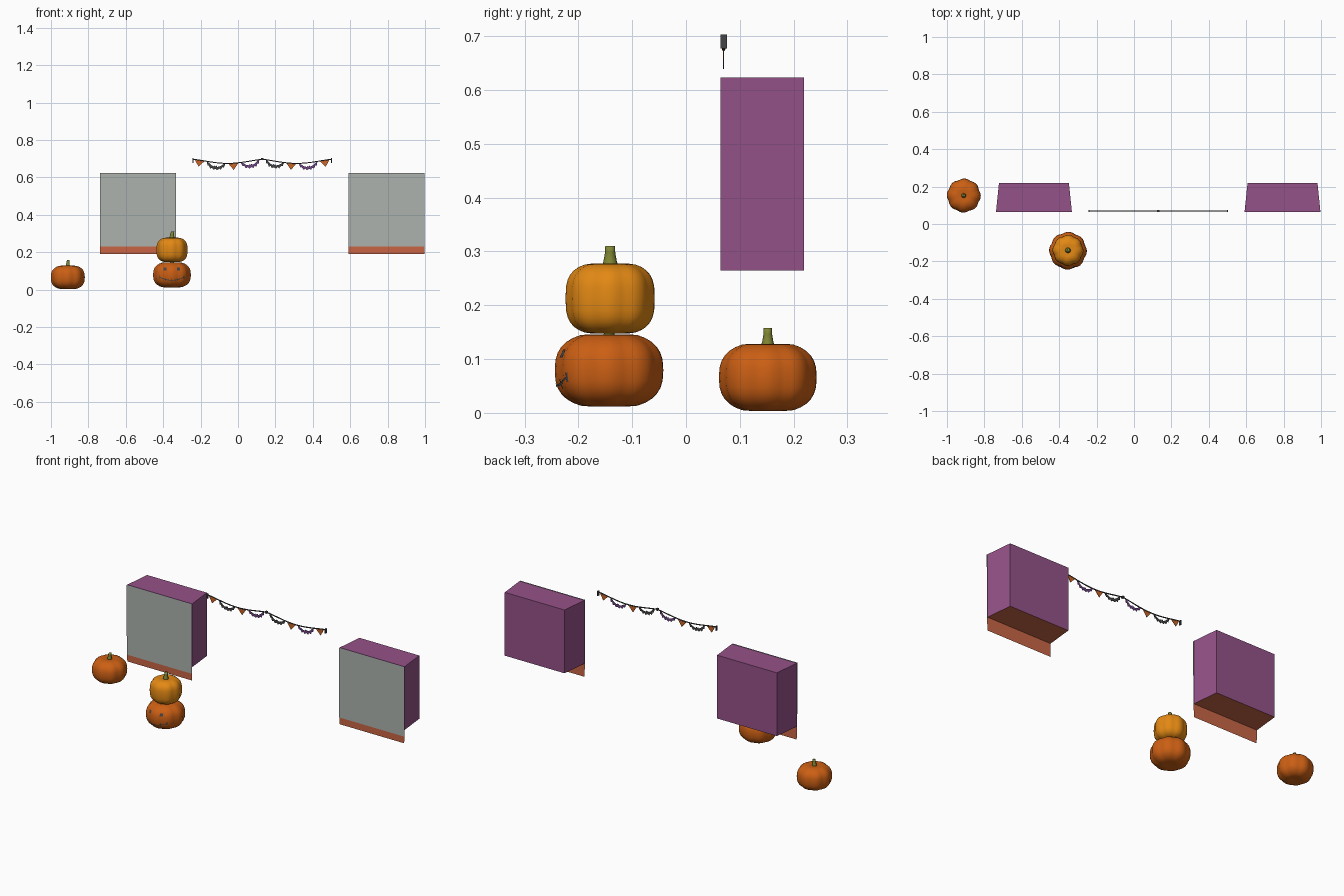
import bpy, bmesh, math
from mathutils import Vector
from mathutils.bvhtree import BVHTree

if "Cube" in bpy.data.objects:
    bpy.data.objects.remove(bpy.data.objects["Cube"])


def mat(name, r, g, b):
    m = bpy.data.materials.new(name)
    m.diffuse_color = (r, g, b, 1)
    m.use_nodes = True
    m.node_tree.nodes["Principled BSDF"].inputs["Base Color"].default_value = m.diffuse_color
    return m


ORANGE = mat("pumpkin_orange", 0.60, 0.115, 0.007)
AMBER = mat("pumpkin_amber", 0.77, 0.25, 0.007)
STEM = mat("stem_green", 0.22, 0.24, 0.035)
PURPLE = mat("box_purple", 0.30, 0.085, 0.25)
GREY = mat("panel_grey", 0.42, 0.45, 0.42)
TERRA = mat("trim_terracotta", 0.58, 0.13, 0.06)
CHAR = mat("charcoal", 0.06, 0.06, 0.065)
VIOLET = mat("bat_violet", 0.16, 0.06, 0.24)
FLAG = mat("flag_orange", 0.58, 0.13, 0.02)


def make(name, verts, faces, mats, smooth=False):
    me = bpy.data.meshes.new(name)
    me.from_pydata([tuple(v) for v in verts], [], faces)
    for m in mats:
        me.materials.append(m)
    bm = bmesh.new()
    bm.from_mesh(me)
    bmesh.ops.recalc_face_normals(bm, faces=bm.faces)
    bm.to_mesh(me)
    bm.free()
    for p in me.polygons:
        p.use_smooth = smooth
    ob = bpy.data.objects.new(name, me)
    bpy.context.collection.objects.link(ob)
    return ob


def lathe(name, rings, n, m, rfun=lambda a, r: r):
    """Rings are (centre x, centre y, radius, z); rfun shapes the radius by angle."""
    verts, faces = [], []
    for cx, cy, r, z in rings:
        for i in range(n):
            a = math.tau * i / n
            q = rfun(a, r)
            verts.append((cx + q * math.cos(a), cy + q * math.sin(a), z))
    for k in range(len(rings) - 1):
        for i in range(n):
            j = (i + 1) % n
            faces.append((k * n + i, k * n + j, (k + 1) * n + j, (k + 1) * n + i))
    faces += [tuple(range(n))[::-1], tuple(range((len(rings) - 1) * n, len(rings) * n))]
    return make(name, verts, faces, [m], True)


def pumpkin(name, x, y, R, z0, z1, power, m, stem_top, stem_r):
    H, zc = (z1 - z0) / 2, (z0 + z1) / 2
    rings = []
    for k in range(17):
        t = math.radians(-86 + 172 * k / 16)
        r = R * math.cos(t) ** (2 / power)
        z = zc + H * math.copysign(abs(math.sin(t)) ** (2 / power), t)
        if r < 0.45 * R:                       # dimples at both poles
            z -= math.copysign((0.45 - r / R) * 0.3 * H, t)
        rings.append((x, y, r, z))
    ob = lathe(name, rings, 48, m,
               lambda a, r: r * (0.91 + 0.09 * abs(math.cos(4 * a + 0.2)) ** 0.6))
    h = stem_top - z1 + 0.012
    lathe(name + "_stem", [(x + dx * stem_r, y, stem_r * s, stem_top - h + h * f)
                           for f, s, dx in ((0, 1.5, 0), (0.3, 1.05, 0), (0.7, 0.8, 0.1), (1, 0.75, 0.3))],
          8, STEM)
    return ob


# Pumpkins
pumpkin("side_pumpkin", -0.91, 0.152, 0.091, 0.0, 0.132, 2.6, ORANGE, 0.158, 0.010)
face_pumpkin = pumpkin("face_pumpkin", -0.353, -0.143, 0.101, 0.008, 0.150, 2.6, ORANGE, 0.160, 0.010)
pumpkin("top_pumpkin", -0.353, -0.141, 0.083, 0.145, 0.280, 3.0, AMBER, 0.310, 0.012)

# Face: thin plates laid on the pumpkin surface
tree = BVHTree.FromPolygons([v.co for v in face_pumpkin.data.vertices],
                            [tuple(p.vertices) for p in face_pumpkin.data.polygons])


def on_surface(x, z):
    hit = tree.ray_cast(Vector((x, -1, z)), Vector((0, 1, 0)))[0]
    return Vector((x, (hit.y if hit else -0.143) - 0.002, z))


def stroke(name, x0, z0, x1, z1, w, steps=4):
    d = Vector((x1 - x0, z1 - z0)).normalized() * w / 2
    verts, faces = [], []
    for i in range(steps + 1):
        f = i / steps
        x, z = x0 + (x1 - x0) * f, z0 + (z1 - z0) * f
        verts += [on_surface(x - d.y, z + d.x), on_surface(x + d.y, z - d.x)]
        if i:
            faces.append((2 * i - 2, 2 * i - 1, 2 * i + 1, 2 * i))
    make(name, verts, faces, [CHAR])


for s in (-1, 1):
    ex = -0.354 + s * 0.035
    stroke("eye", ex - 0.008, 0.11, ex + 0.008, 0.11, 0.015)
mouth = [(-0.354 + 0.065 * t / 4, 0.05 + 0.016 * (t / 4) ** 2) for t in range(-4, 5)]
for (xa, za), (xb, zb) in zip(mouth, mouth[1:]):
    stroke("mouth", xa, za, xb, zb, 0.004)
for x, z in mouth[::2]:
    stroke("mouth_stitch", x, z - 0.009, x, z + 0.009, 0.004)

# Wall boxes: tapered purple case, terracotta underside and skirt, grey front panel
for cx, side in ((-0.535, "left"), (0.794, "right")):
    verts = [(cx + sx * w, y, z) for z in (0.265, 0.623)
             for sx, y, w in ((-1, 0.064, 0.203), (1, 0.064, 0.203), (1, 0.219, 0.187), (-1, 0.219, 0.187))]
    box = make(side + "_box", verts, [(0, 3, 2, 1), (4, 5, 6, 7), (0, 1, 5, 4), (1, 2, 6, 5),
                                      (2, 3, 7, 6), (3, 0, 4, 7)], [PURPLE, TERRA])
    for p in box.data.polygons:
        p.material_index = 1 if p.normal.z < -0.9 else 0
    for name, y, za, zb, m in (("skirt", 0.063, 0.19, 0.266, TERRA), ("front_panel", 0.059, 0.23, 0.624, GREY)):
        make(side + "_" + name, [(cx - 0.202, y, za), (cx + 0.202, y, za), (cx + 0.204, y, zb), (cx - 0.204, y, zb)],
             [(0, 1, 2, 3)], [m])

# Bunting cord with two swags
BY = 0.07


def cord_z(x):
    t = ((x + 0.24) / 0.37) % 1.0
    return 0.697 - 0.022 * math.sin(math.pi * t) ** 1.3


cu = bpy.data.curves.new("bunting_cord", "CURVE")
cu.dimensions = "3D"
cu.bevel_depth = 0.003
cu.bevel_resolution = 1
sp = cu.splines.new("POLY")
sp.points.add(32)
for i, p in enumerate(sp.points):
    x = -0.24 + 0.74 * i / 32
    p.co = (x, BY, cord_z(min(x, 0.4999)), 1)
cu.materials.append(CHAR)
bpy.context.collection.objects.link(bpy.data.objects.new("bunting_cord", cu))

# Cord end pegs and centre knot
for x, hx, za, zb in ((-0.24, 0.003, 0.677, 0.703), (0.5, 0.003, 0.677, 0.703), (0.13, 0.006, 0.692, 0.703)):
    bpy.ops.mesh.primitive_cube_add(size=1, location=(x, BY, (za + zb) / 2))
    o = bpy.context.object
    o.name = "cord_peg"
    o.scale = (2 * hx, 0.012, zb - za)
    o.data.materials.append(CHAR)

# Hanging flags and bats (thin plates following the cord slope)
half = [(0.050, 0.000), (0.044, -0.020), (0.036, -0.020), (0.028, -0.035), (0.019, -0.029), (0.011, -0.039), (0, -0.033)]
upper = [(0, -0.021), (0.005, -0.015), (0.009, -0.022), (0.024, -0.016), (0.040, -0.004)]
BAT = half + [(-x, z) for x, z in half[-2::-1]] + [(-x, z) for x, z in upper[::-1]] + upper[1:]
TRI = [(-0.027, 0), (0, -0.036), (0.027, 0)]
for x, shape, m in ((-0.205, TRI, FLAG), (-0.117, BAT, CHAR), (-0.025, TRI, FLAG), (0.065, BAT, VIOLET),
                    (0.198, BAT, CHAR), (0.285, TRI, FLAG), (0.375, BAT, VIOLET), (0.463, TRI, FLAG)):
    slope = math.atan((cord_z(x + 0.02) - cord_z(x - 0.02)) / 0.04)
    c, s = math.cos(slope), math.sin(slope)
    n = len(shape)
    verts = [(x + px * c - pz * s, BY + dy, cord_z(x) + px * s + pz * c)
             for dy in (-0.001, 0.001) for px, pz in shape]
    faces = [tuple(range(n)), tuple(range(n, 2 * n))[::-1]]
    faces += [(i, (i + 1) % n, n + (i + 1) % n, n + i) for i in range(n)]
    make("bat" if shape is BAT else "flag", verts, faces, [m])
